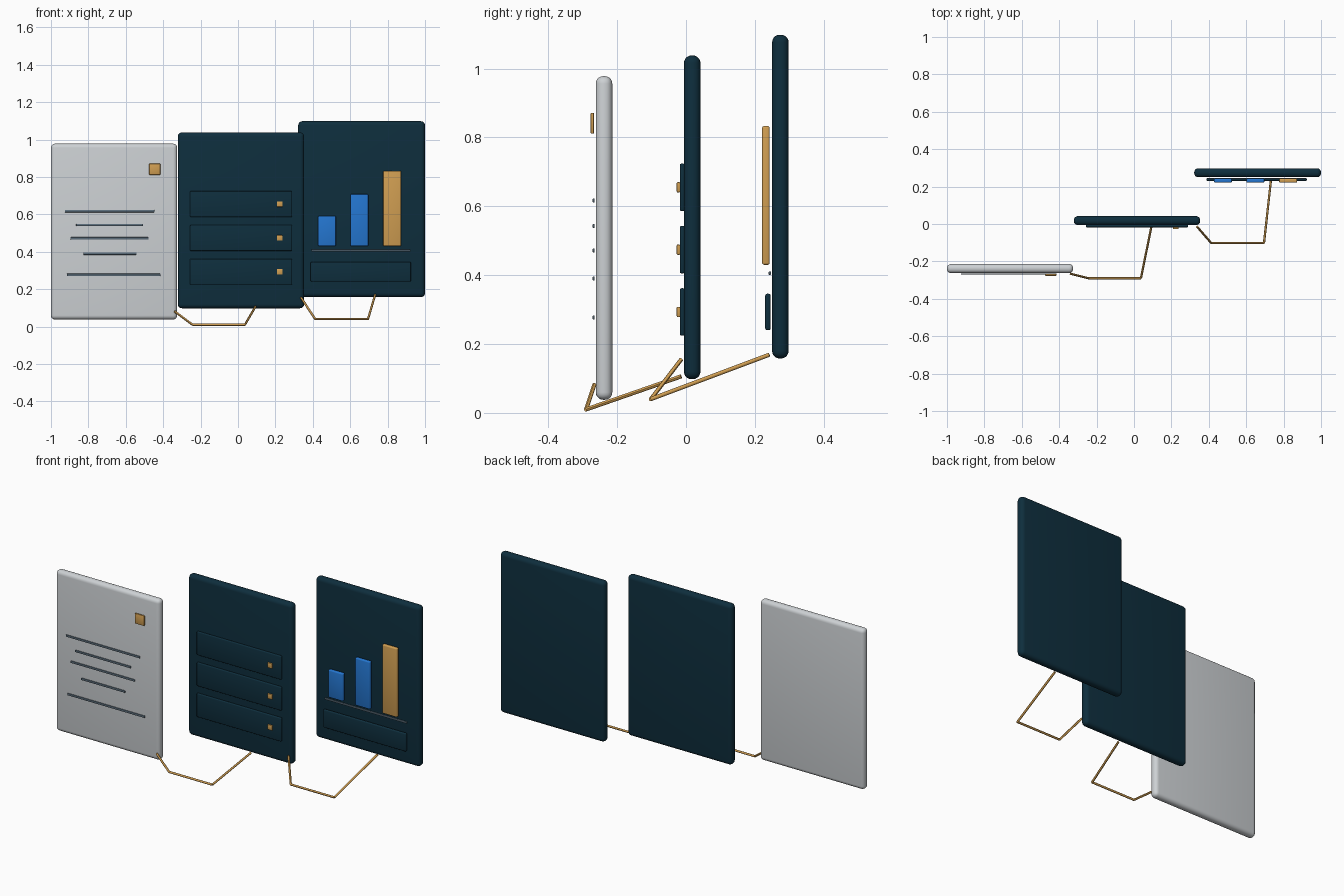
import bpy
from mathutils import Vector

if "Cube" in bpy.data.objects:
    bpy.data.objects.remove(bpy.data.objects["Cube"])


def material(name, rgb):
    """Flat colour given as sRGB 0-255."""
    mat = bpy.data.materials.new(name)
    lin = [((c / 255 + 0.055) / 1.055) ** 2.4 if c > 10 else c / 3294.6 for c in rgb]
    mat.diffuse_color = (*lin, 1)
    mat.use_nodes = True
    mat.node_tree.nodes["Principled BSDF"].inputs["Base Color"].default_value = mat.diffuse_color
    return mat


NAVY = material("navy", (14, 46, 61))
PAPER = material("pale_grey", (205, 209, 212))
GOLD = material("gold", (208, 158, 82))
BLUE = material("blue", (36, 118, 208))
SLATE = material("slate", (92, 110, 124))


def box(name, x, y, z, mat, bevel, segments=3):
    """Rounded box given by its (min, max) extent on each axis."""
    ext = (x, y, z)
    bpy.ops.mesh.primitive_cube_add(size=1, location=[(a + b) / 2 for a, b in ext])
    ob = bpy.context.object
    ob.name = name
    ob.scale = [b - a for a, b in ext]
    bpy.ops.object.transform_apply(location=False, rotation=False, scale=True)
    ob.data.materials.append(mat)
    mod = ob.modifiers.new("rounding", 'BEVEL')
    mod.width = bevel
    mod.segments = segments
    bpy.ops.object.modifier_apply(modifier="rounding")
    bpy.ops.object.shade_smooth_by_angle()
    return ob


def cable(name, points, radius=0.006):
    """Straight rods joining successive points."""
    pts = [Vector(p) for p in points]
    for i, (a, b) in enumerate(zip(pts, pts[1:])):
        d = b - a
        bpy.ops.mesh.primitive_cylinder_add(vertices=12, radius=radius,
                                            depth=d.length, location=(a + b) / 2)
        ob = bpy.context.object
        ob.name = f"{name}_{i + 1}"
        ob.rotation_euler = d.to_track_quat('Z', 'Y').to_euler()
        ob.data.materials.append(GOLD)
        bpy.ops.object.shade_smooth_by_angle()


# Three upright panels, stepping back and up
box("document_panel", (-1.0, -0.325), (-0.262, -0.214), (0.038, 0.978), PAPER, 0.022, 5)
box("server_panel", (-0.322, 0.354), (-0.006, 0.042), (0.098, 1.038), NAVY, 0.022, 5)
box("chart_panel", (0.322, 1.0), (0.25, 0.298), (0.158, 1.098), NAVY, 0.022, 5)

# Document: stamp and text lines
box("stamp", (-0.475, -0.415), (-0.277, -0.267), (0.811, 0.871), GOLD, 0.003, 2)
text_lines = [(-0.925, -0.447, 0.617), (-0.865, -0.507, 0.543), (-0.895, -0.479, 0.472),
              (-0.827, -0.543, 0.390), (-0.915, -0.415, 0.277)]
for i, (x0, x1, z) in enumerate(text_lines):
    box(f"text_line_{i + 1}", (x0, x1), (-0.271, -0.265), (z - 0.006, z + 0.006),
        SLATE, 0.002, 2)

# Server: three drawers with knobs
for i in range(3):
    z = 0.293 + i * 0.181
    box(f"drawer_{i + 1}", (-0.257, 0.29), (-0.018, -0.004), (z - 0.069, z + 0.069),
        NAVY, 0.005)
    box(f"knob_{i + 1}", (0.208, 0.238), (-0.027, -0.017), (z - 0.015, z + 0.015),
        GOLD, 0.003, 2)

# Chart: bars, baseline and caption plate
bars = [(0.428, 0.523, 0.592, BLUE), (0.601, 0.697, 0.708, BLUE), (0.776, 0.872, 0.833, GOLD)]
for i, (x0, x1, top, mat) in enumerate(bars):
    box(f"bar_{i + 1}", (x0, x1), (0.221, 0.243), (0.43, top), mat, 0.006)
box("baseline", (0.392, 0.922), (0.24, 0.247), (0.401, 0.411), SLATE, 0.002, 2)
box("caption_plate", (0.388, 0.924), (0.23, 0.246), (0.24, 0.346), NAVY, 0.006)

# Connecting cables
cable("left_cable", [(-0.34, -0.266, 0.082), (-0.243, -0.29, 0.01),
                     (0.037, -0.29, 0.01), (0.093, -0.014, 0.106)])
cable("right_cable", [(0.337, -0.014, 0.155), (0.413, -0.102, 0.04),
                      (0.695, -0.102, 0.04), (0.733, 0.242, 0.169)])
